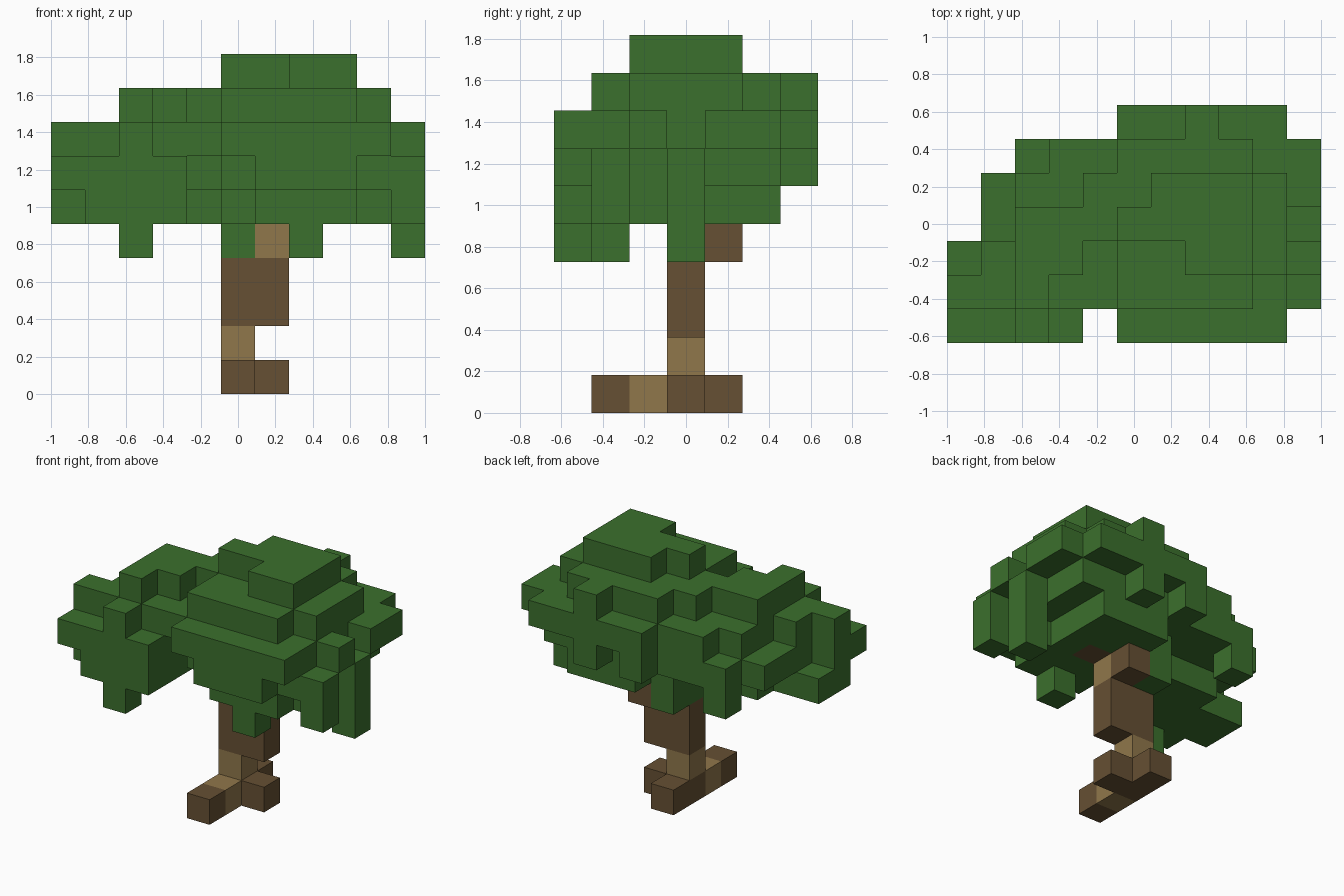
import bpy
import bmesh
from mathutils import Vector

cube = bpy.data.objects.get("Cube")
if cube:
    bpy.data.objects.remove(cube, do_unlink=True)

SIZE = 2 / 11
EMPTY = "." * 11

# Floor plans from the ground up; rows run front to back, columns run along x.
# L = leaves, D = dark bark, B = light bark
SHAFT = [EMPTY, EMPTY, EMPTY, ".....DD...."]
LAYERS = [
    # roots
    [EMPTY, ".....D.....", ".....B.....", ".....DD....", ".....D....."],
    # trunk
    [EMPTY, EMPTY, EMPTY, ".....B....."],
    SHAFT,
    SHAFT,
    # branch and hanging leaves
    ["..L........", ".......L...", EMPTY, ".....LB...L", ".....LD...."],
    # canopy
    [".LLL.......", "LLLL..LLL.L", "LLLL.LLLLL.", "..LLLLLDL.L",
     ".....LLLL..", "..L...LLL.."],
    ["LLLL..LLL..", "LLLL.LLLLLL", ".LLLLLLLLL.", ".LLLLLLLLLL",
     ".LLLLLLLLL.", "..LLLLLLLL.", ".....L.L..."],
    ["..L..LLLLL.", "LLLLLLLLLL.", ".LLLLLLLLLL", "..LLLLLLLL.",
     "..LLLLLLLLL", "...LLLLLLLL", ".....LLLLL."],
    [EMPTY, "..L..LLLL..", "..LL.LLLLL.", "..LLLLLLLL.",
     "....LLLLLL.", ".....LLLL..", ".......L..."],
    [EMPTY, EMPTY, ".......LL..", ".....LLLL..", "......LLL.."],
]

cells = {(x, y, z): kind
         for z, layer in enumerate(LAYERS)
         for y, row in enumerate(layer)
         for x, kind in enumerate(row) if kind != "."}


def make_material(name, color):
    mat = bpy.data.materials.new(name)
    mat.use_nodes = True
    mat.diffuse_color = (*color, 1)
    bsdf = mat.node_tree.nodes["Principled BSDF"]
    bsdf.inputs["Base Color"].default_value = (*color, 1)
    bsdf.inputs["Roughness"].default_value = 0.9
    return mat


def make_part(name, kind, mat):
    """Join all blocks of one kind, keeping only the exposed sides."""
    bm = bmesh.new()
    for cell, cell_kind in cells.items():
        if cell_kind != kind:
            continue
        middle = Vector(cell) + Vector((0.5, 0.5, 0.5)) - Vector((5.5, 3.5, 0))
        for axis in range(3):
            for sign in (-1, 1):
                normal = Vector((0, 0, 0))
                normal[axis] = sign
                if tuple(int(c + n) for c, n in zip(cell, normal)) in cells:
                    continue
                u = Vector((0, 0, 0))
                u[(axis + 1) % 3] = 0.5
                v = normal.cross(u)
                center = middle + normal / 2
                corners = (center - u - v, center + u - v,
                           center + u + v, center - u + v)
                bm.faces.new([bm.verts.new(c * SIZE) for c in corners])
    bmesh.ops.remove_doubles(bm, verts=bm.verts, dist=SIZE / 100)
    mesh = bpy.data.meshes.new(name)
    bm.to_mesh(mesh)
    bm.free()
    mesh.materials.append(mat)
    obj = bpy.data.objects.new(name, mesh)
    bpy.context.collection.objects.link(obj)


make_part("leaf_canopy", "L", make_material("leaf_green", (0.044, 0.162, 0.026)))
make_part("trunk_and_roots", "D", make_material("dark_bark", (0.133, 0.08, 0.033)))
make_part("light_bark_patches", "B", make_material("light_bark", (0.279, 0.184, 0.07)))
